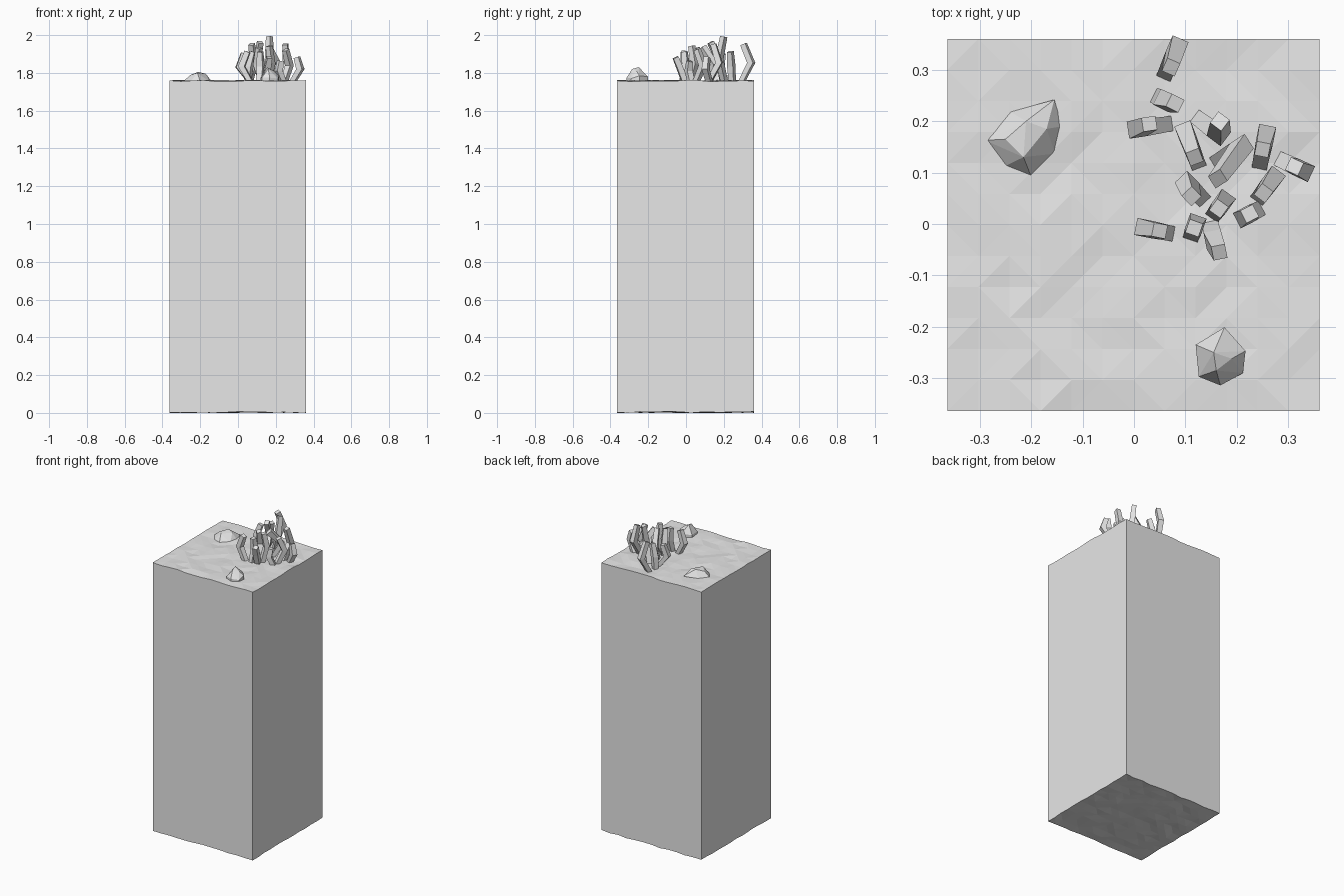
import bpy, bmesh, random
from mathutils import Vector

random.seed(4)
GROUND = 1.755

cube = bpy.data.objects.get("Cube")
if cube:
    bpy.data.objects.remove(cube, do_unlink=True)

stone = bpy.data.materials.new("stone_grey")
stone.use_nodes = True
stone.diffuse_color = (0.8, 0.8, 0.8, 1)
stone.node_tree.nodes["Principled BSDF"].inputs["Base Color"].default_value = (0.8, 0.8, 0.8, 1)


def finish(bm, name):
    """Turn a bmesh into a flat shaded object."""
    bmesh.ops.recalc_face_normals(bm, faces=bm.faces)
    mesh = bpy.data.meshes.new(name)
    bm.to_mesh(mesh)
    bm.free()
    mesh.materials.append(stone)
    obj = bpy.data.objects.new(name, mesh)
    bpy.context.collection.objects.link(obj)
    return obj


def rock(name, outline, crown):
    """Faceted boulder: the hull of a ground outline and a few high points."""
    bm = bmesh.new()
    for x, y, h in outline + crown:
        bm.verts.new((x, y, GROUND + h))
    for x, y, h in outline:
        bm.verts.new((x, y, GROUND - 0.01))
    bmesh.ops.convex_hull(bm, input=bm.verts)
    finish(bm, name)


def stalk(name, base, knee, tip, top, width=0.016):
    """Four sided stem that leans out to a knee and bends back to its tip."""
    height = top - GROUND
    points = [Vector((*base, GROUND - 0.01)),
              Vector((*knee, GROUND + height * 0.48)),
              Vector((*tip, top - 0.008))]
    out = Vector((knee[0] - base[0], knee[1] - base[1], 0)).normalized()
    side = Vector((-out.y, out.x, 0))
    lean = points[2] - points[1]
    bm = bmesh.new()
    rings = []
    for i, p in enumerate(points):
        w = width * (0.9, 1.05, 0.85)[i]
        ring = []
        for a, b in ((1, 1), (-1, 1), (-1, -1), (1, -1)):
            off = (out * a + side * b) * w
            if i == 2:  # cut the tip square to the stem
                off.z = -lean.dot(off) / lean.z
            ring.append(bm.verts.new(p + off))
        rings.append(ring)
    for low, high in zip(rings, rings[1:]):
        for j in range(4):
            k = (j + 1) % 4
            bm.faces.new((low[j], low[k], high[k], high[j]))
    bm.faces.new(rings[0])
    bm.faces.new(rings[-1])
    finish(bm, name)


# Tall block with gently uneven top and bottom
bm = bmesh.new()
bmesh.ops.create_grid(bm, x_segments=12, y_segments=12, size=0.362)
lifted = bmesh.ops.extrude_face_region(bm, geom=bm.faces[:], use_keep_orig=True)
for v in lifted["geom"]:
    if isinstance(v, bmesh.types.BMVert):
        v.co.z = GROUND
for v in bm.verts:
    v.co.x -= 0.001
    v.co.y -= 0.002
    v.co.z += random.uniform(0, 0.007)
caps = [f for f in bm.faces if max(v.co.z for v in f.verts) - min(v.co.z for v in f.verts) < 0.1]
bmesh.ops.triangulate(bm, faces=caps)
finish(bm, "ground_block")

# Boulders
rock("broad_rock",
     [(-0.29, 0.163, 0), (-0.24, 0.218, 0.005), (-0.155, 0.242, 0.01), (-0.14, 0.19, 0),
      (-0.153, 0.137, 0), (-0.2, 0.092, 0), (-0.25, 0.113, 0)],
     [(-0.25, 0.165, 0.035), (-0.17, 0.185, 0.04), (-0.215, 0.13, 0.045), (-0.21, 0.2, 0.05)])
rock("round_rock",
     [(0.12, -0.235, 0.02), (0.176, -0.201, 0.025), (0.217, -0.247, 0.03),
      (0.212, -0.29, 0.015), (0.168, -0.314, 0.02), (0.126, -0.297, 0.02)],
     [(0.155, -0.25, 0.075), (0.16, -0.285, 0.066), (0.19, -0.262, 0.055)])

# Cluster of bent stalks: base, knee, tip, top height
stalks = [
    ((0.06, 0.29), (0.084, 0.345), (0.072, 0.305), 1.96),
    ((0.05, 0.245), (0.06, 0.24), (0.08, 0.235), 1.92),
    ((0.07, 0.195), (0.005, 0.185), (0.03, 0.195), 1.91),
    ((0.125, 0.115), (0.1, 0.18), (0.118, 0.13), 1.97),
    ((0.125, 0.205), (0.165, 0.175), (0.167, 0.2), 2.0),
    ((0.16, 0.12), (0.21, 0.152), (0.163, 0.088), 1.94),
    ((0.245, 0.115), (0.257, 0.175), (0.25, 0.145), 1.96),
    ((0.285, 0.125), (0.33, 0.104), (0.312, 0.112), 1.89),
    ((0.242, 0.05), (0.272, 0.09), (0.252, 0.06), 1.93),
    ((0.242, 0.028), (0.215, 0.014), (0.225, 0.02), 1.87),
    ((0.132, 0.05), (0.103, 0.08), (0.112, 0.054), 1.94),
    ((0.157, 0.02), (0.175, 0.045), (0.165, 0.03), 1.95),
    ((0.113, -0.02), (0.12, 0), (0.117, -0.008), 1.92),
    ((0.15, -0.005), (0.155, -0.03), (0.166, -0.055), 1.89),
    ((0.07, -0.018), (0.02, -0.008), (0.05, -0.013), 1.92),
]
for i, spec in enumerate(stalks):
    stalk(f"stalk_{i + 1}", *spec)
